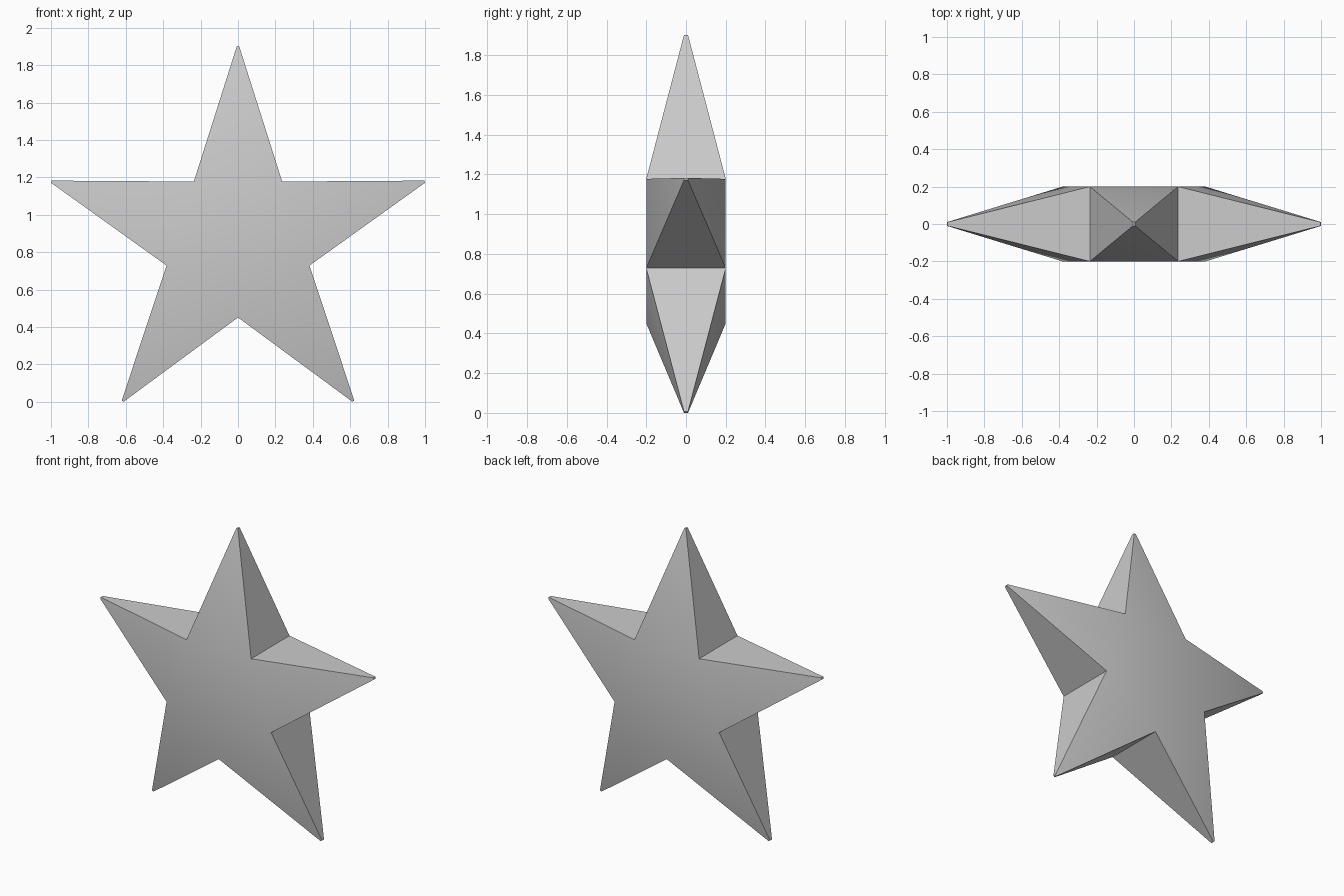
import bpy, bmesh, math
from mathutils import Matrix, Vector

cube = bpy.data.objects.get("Cube")
if cube:
    bpy.data.objects.remove(cube, do_unlink=True)

ARMS = 5
OUTER, INNER = 1.0495, 0.4017      # tip and notch radii
TIP_HALF, TIP_DEPTH = 0.006, 0.01  # blunt tip half sizes
BODY_DEPTH = 0.2                   # half thickness at the notches
CENTRE_Z = 0.8525

# Grey material
grey = bpy.data.materials.new("grey")
grey.use_nodes = True
colour = (0.6, 0.6, 0.6, 1.0)
grey.diffuse_color = colour
grey.node_tree.nodes["Principled BSDF"].inputs["Base Color"].default_value = colour

bm = bmesh.new()


def place(x, y, z, turn):
    """Add a point turned about the star's axis."""
    p = Matrix.Rotation(turn, 3, 'Y') @ Vector((x, y, z))
    return bm.verts.new(p + Vector((0, 0, CENTRE_Z)))


# Notch and tip points, each as a (front, back) pair
step = math.tau / ARMS
notches = [[place(0, s * BODY_DEPTH, INNER, (i - 0.5) * step) for s in (-1, 1)]
           for i in range(ARMS)]
tips = [[[place(h * TIP_HALF, s * TIP_DEPTH, OUTER, i * step) for s in (-1, 1)]
         for h in (-1, 1)] for i in range(ARMS)]

# Flat core on the front and back
for side in (0, 1):
    bm.faces.new([n[side] for n in notches])

# Tapered arms: front, back, two flanks and a blunt end
for i in range(ARMS):
    a, b = notches[i], notches[(i + 1) % ARMS]
    ta, tb = tips[i]
    for side in (0, 1):
        bm.faces.new((a[side], ta[side], tb[side], b[side]))
    for n, t in ((a, ta), (b, tb)):
        bm.faces.new((n[0], t[0], t[1], n[1]))
    bm.faces.new((ta[0], tb[0], tb[1], ta[1]))

bmesh.ops.recalc_face_normals(bm, faces=bm.faces)
mesh = bpy.data.meshes.new("star")
bm.to_mesh(mesh)
bm.free()
mesh.materials.append(grey)

star = bpy.data.objects.new("star", mesh)
bpy.context.collection.objects.link(star)

# Soft front and back, crisp flanks
bpy.ops.object.select_all(action='DESELECT')
star.select_set(True)
bpy.context.view_layer.objects.active = star
bpy.ops.object.shade_smooth_by_angle(angle=math.radians(30))
